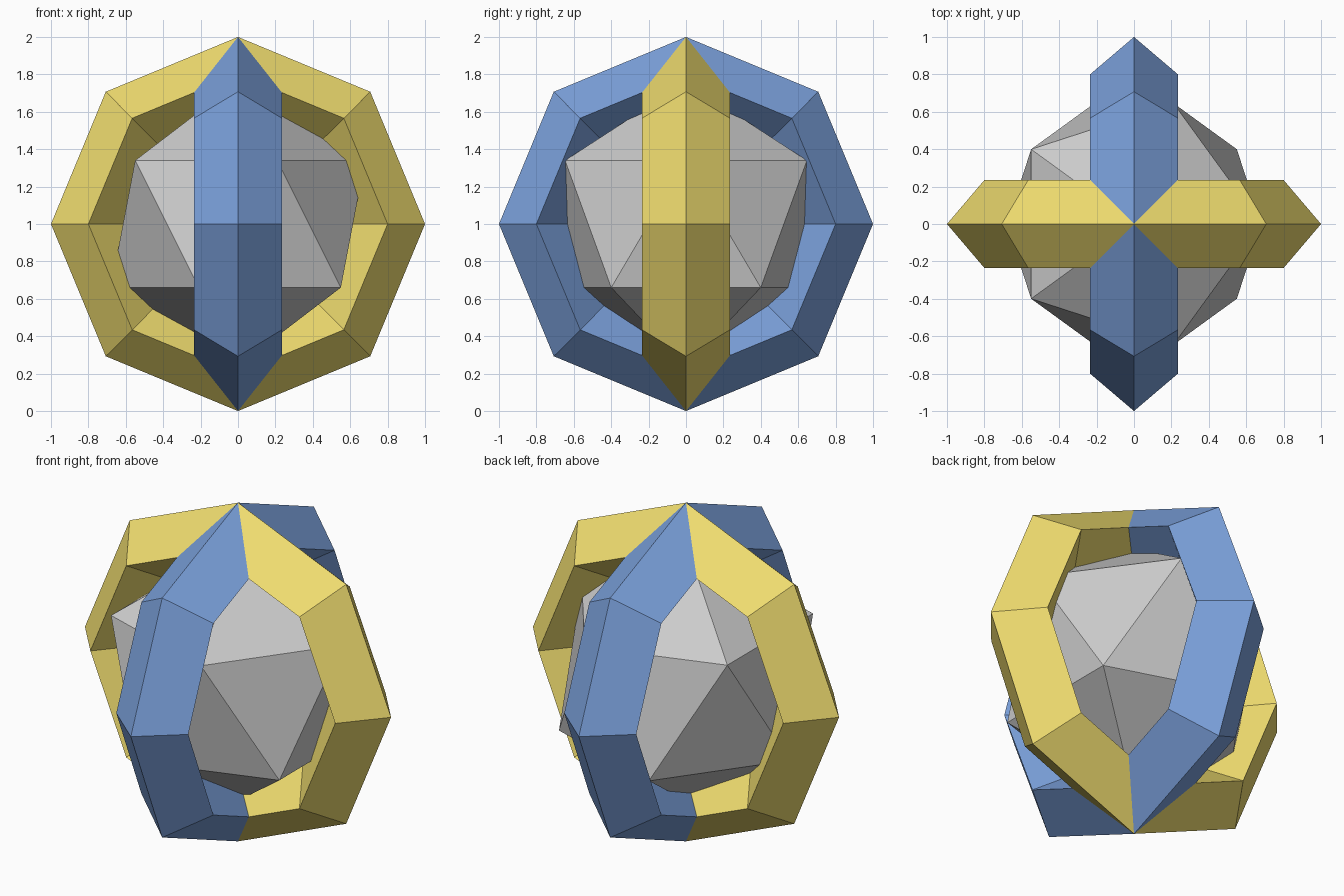
import bpy, bmesh
from math import pi, sin, cos

if "Cube" in bpy.data.objects:
    bpy.data.objects.remove(bpy.data.objects["Cube"])


def material(name, color):
    m = bpy.data.materials.new(name)
    m.diffuse_color = (*color, 1)
    m.use_nodes = True
    m.node_tree.nodes["Principled BSDF"].inputs["Base Color"].default_value = m.diffuse_color
    return m


# Eight-sided ring with a diamond cross-section, standing upright
def ring(name, along_x, mat):
    profile = [(1.0, 0), (0.8, 0.235), (0.6, 0), (0.8, -0.235)]
    bm = bmesh.new()
    loops = []
    for i in range(8):
        a = i * pi / 4
        loop = []
        for r, w in profile:
            u, z = r * cos(a), 1 + r * sin(a)
            loop.append(bm.verts.new((u, w, z) if along_x else (w, u, z)))
        loops.append(loop)
    for i in range(8):
        p, q = loops[i], loops[(i + 1) % 8]
        for j in range(4):
            k = (j + 1) % 4
            bm.faces.new((p[j], p[k], q[k], q[j]))
    bmesh.ops.recalc_face_normals(bm, faces=bm.faces)
    mesh = bpy.data.meshes.new(name)
    bm.to_mesh(mesh)
    bm.free()
    mesh.materials.append(mat)
    bpy.context.collection.objects.link(bpy.data.objects.new(name, mesh))


ring("side_to_side_ring", True, material("yellow", (0.87, 0.72, 0.16)))
ring("front_to_back_ring", False, material("blue", (0.2, 0.36, 0.72)))

# Faceted core
bpy.ops.mesh.primitive_ico_sphere_add(subdivisions=1, radius=0.76, location=(0, 0, 1))
bpy.context.object.name = "core"
